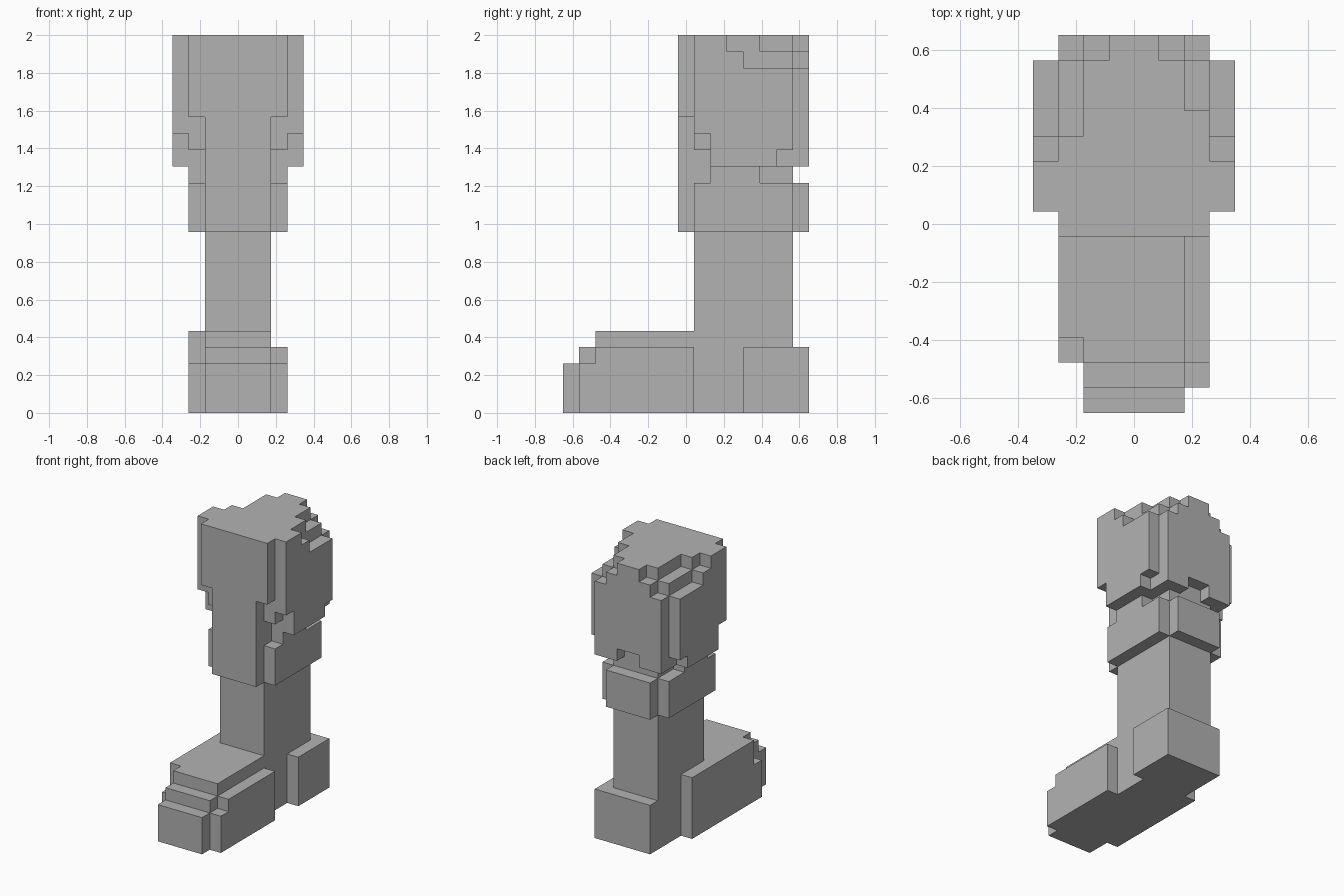
import bpy
import bmesh
import math
from itertools import product
from mathutils import Vector

cube = bpy.data.objects.get("Cube")
if cube:
    bpy.data.objects.remove(cube, do_unlink=True)

UNIT = 2 / 23          # edge of one block
Y_SHIFT = 7.5          # block rows are counted from the toe

grey = bpy.data.materials.new("plain grey")
grey.use_nodes = True
GREY = (0.448, 0.448, 0.448, 1)
grey.diffuse_color = GREY
grey.node_tree.nodes["Principled BSDF"].inputs["Base Color"].default_value = GREY


def box(x, y, z):
    """All block cells inside the given x, y and z ranges."""
    return set(product(range(*x), range(*y), range(*z)))


def both(x, y, z):
    """A box and its copy on the other side."""
    return box(x, y, z) | box((-x[1], -x[0]), y, z)


def build(name, cells):
    """Skin the cells with their outer faces and join the flat areas."""
    bm = bmesh.new()
    verts = {}

    def corner(p):
        key = tuple(p)
        if key not in verts:
            verts[key] = bm.verts.new(
                Vector((p[0], p[1] - Y_SHIFT, p[2])) * UNIT)
        return verts[key]

    for cell in sorted(cells):
        for axis, side in product(range(3), (0, 1)):
            near = list(cell)
            near[axis] += 1 if side else -1
            if tuple(near) in cells:
                continue
            u, v = (axis + 1) % 3, (axis + 2) % 3
            loop = []
            for du, dv in ((0, 0), (1, 0), (1, 1), (0, 1)):
                p = list(cell)
                p[axis] += side
                p[u] += du
                p[v] += dv
                loop.append(corner(p))
            bm.faces.new(loop if side else loop[::-1])
    bmesh.ops.dissolve_limit(bm, angle_limit=math.radians(1),
                             verts=bm.verts[:], edges=bm.edges[:])
    mesh = bpy.data.meshes.new(name)
    bm.to_mesh(mesh)
    bm.free()
    mesh.materials.append(grey)
    bpy.context.collection.objects.link(bpy.data.objects.new(name, mesh))


# Foot: stepped toe, instep and uneven side slabs
foot = box((-2, 2), (0, 1), (0, 3))
foot |= box((-2, 2), (1, 2), (0, 4))
foot |= box((-2, 2), (2, 8), (0, 5))
foot |= box((2, 3), (1, 2), (0, 3)) | box((2, 3), (2, 8), (0, 4))
foot |= box((-3, -2), (2, 3), (0, 3)) | box((-3, -2), (3, 11), (0, 5))
build("foot", foot)

# Heel wrapping the back and one side
build("heel", box((-2, 3), (14, 15), (0, 4)) | box((2, 3), (11, 14), (0, 4)))

# Shin column
build("shin", box((-2, 2), (8, 14), (0, 11)))

# Knee band with side slabs, back panel and bridges up to the thigh
knee = box((-3, 3), (8, 14), (11, 14)) | box((-2, 2), (14, 15), (11, 14))
knee |= box((-2, 2), (8, 14), (14, 15)) | both((2, 3), (9, 12), (14, 15))
build("knee", knee)

# Front plate, wider at the top
build("front_plate", box((-2, 2), (7, 8), (11, 23))
      | box((-3, 3), (7, 8), (18, 23)))

# Thigh block with its corners stepped away
thigh = box((-4, 4), (8, 14), (15, 23)) | box((-3, 3), (14, 15), (15, 23))
thigh -= both((3, 4), (8, 9), (15, 17))       # front lower corners
thigh -= both((2, 3), (8, 9), (15, 16))
thigh -= both((3, 4), (13, 14), (15, 16))     # rear lower corners
thigh -= box((-1, 1), (14, 15), (15, 16))     # notch in the back
thigh -= both((3, 4), (10, 14), (22, 23))     # stepped rear top
thigh -= both((3, 4), (11, 14), (21, 22))
thigh -= box((2, 3), (12, 14), (22, 23))
thigh -= box((-3, -2), (11, 14), (22, 23))
thigh -= both((1, 3), (14, 15), (22, 23))
thigh -= both((2, 3), (14, 15), (21, 22))
build("thigh", thigh)
